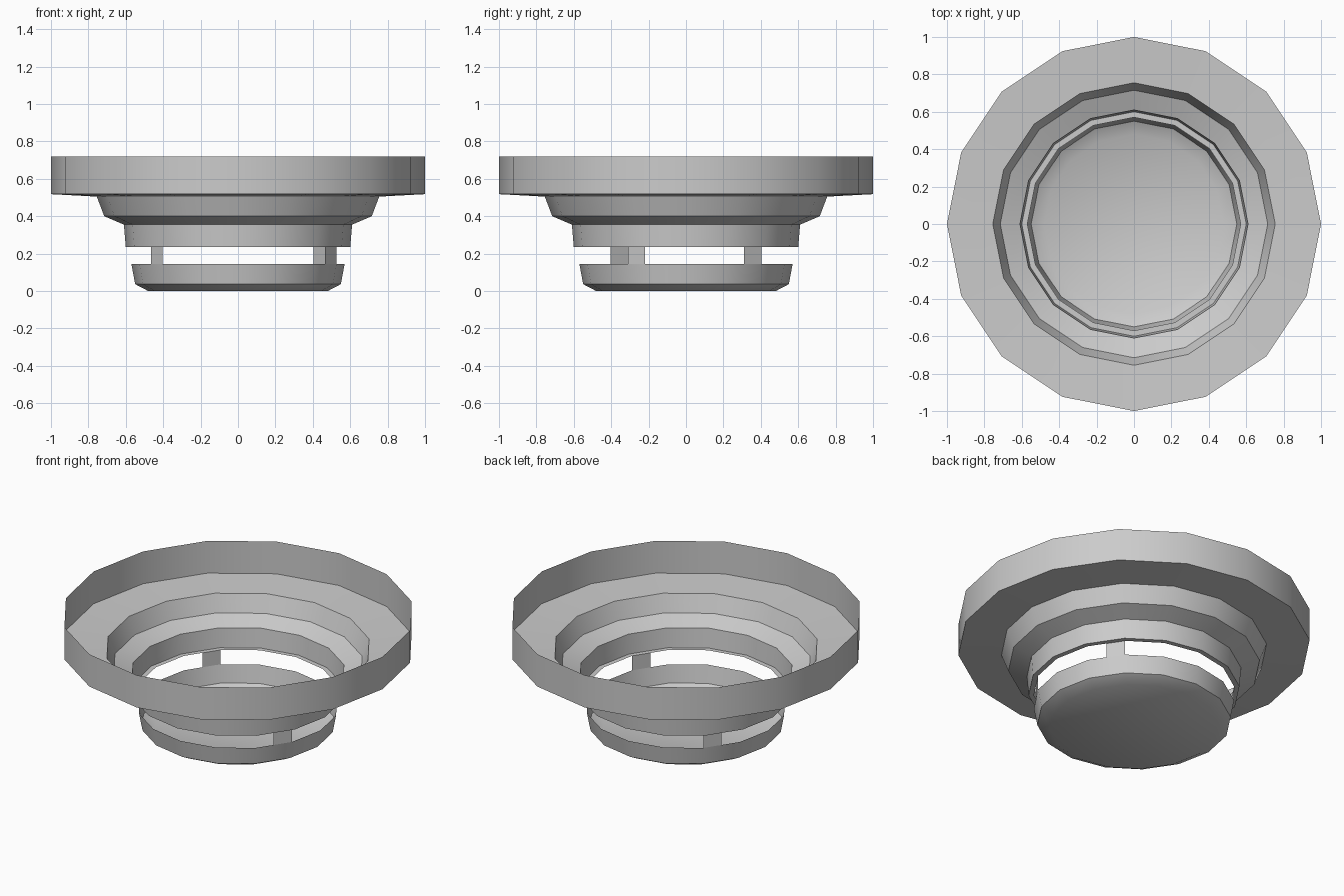
import bpy, bmesh, math

if "Cube" in bpy.data.objects:
    bpy.data.objects.remove(bpy.data.objects["Cube"])

SIDES = 16
grey = bpy.data.materials.new("light_grey")
grey.diffuse_color = (0.6, 0.6, 0.6, 1)
grey.use_nodes = True
grey.node_tree.nodes["Principled BSDF"].inputs["Base Color"].default_value = grey.diffuse_color


def finish(name, bm, angle=35):
    me = bpy.data.meshes.new(name)
    bm.to_mesh(me)
    bm.free()
    me.materials.append(grey)
    ob = bpy.data.objects.new(name, me)
    bpy.context.collection.objects.link(ob)
    bpy.ops.object.select_all(action='DESELECT')
    ob.select_set(True)
    bpy.context.view_layer.objects.active = ob
    bpy.ops.object.shade_smooth_by_angle(angle=math.radians(angle))
    return ob


def at(r, z, deg):
    a = math.radians(deg)
    return (r * math.cos(a), r * math.sin(a), z)


def lathe(name, profile, cap_first=False):
    """Spin an (r, z) profile, listed bottom to top, into a thin 16-sided shell."""
    bm = bmesh.new()
    rings = [[bm.verts.new(at(r, z, 360 * i / SIDES)) for i in range(SIDES)]
             for r, z in profile]
    for lo, hi in zip(rings, rings[1:]):
        for i in range(SIDES):
            j = (i + 1) % SIDES
            bm.faces.new((lo[i], lo[j], hi[j], hi[i]))
    if cap_first:
        bm.faces.new(rings[0][::-1])
    return finish(name, bm)


# Bottom cup: closed floor, bevelled foot, open top
lathe("cup", [(0.48, 0.0), (0.55, 0.037), (0.57, 0.145)], cap_first=True)

# Stepped neck with a narrow inward lip at its lower edge
lathe("neck", [(0.57, 0.235), (0.60, 0.235), (0.61, 0.355), (0.715, 0.40), (0.755, 0.505)])

# Wide flange and upright outer wall
lathe("flange", [(0.755, 0.505), (1.0, 0.518)])
lathe("outer_wall", [(1.0, 0.518), (1.0, 0.72)])

# Four flat struts, each half a facet wide, joining cup and neck
R = 0.57
step = 360 / SIDES
for n, (corner, direction) in enumerate([(45, -1), (135, 1), (225, -1), (-22.5, -1)]):
    bm = bmesh.new()
    mid_r = R * math.cos(math.radians(step / 2))
    ends = [(R, corner), (mid_r, corner + direction * step / 2)]
    if direction < 0:
        ends.reverse()
    (r0, a0), (r1, a1) = ends
    bm.faces.new([bm.verts.new(p) for p in (
        at(r0, 0.145, a0), at(r1, 0.145, a1), at(r1, 0.235, a1), at(r0, 0.235, a0))])
    finish(f"strut_{n + 1}", bm)
